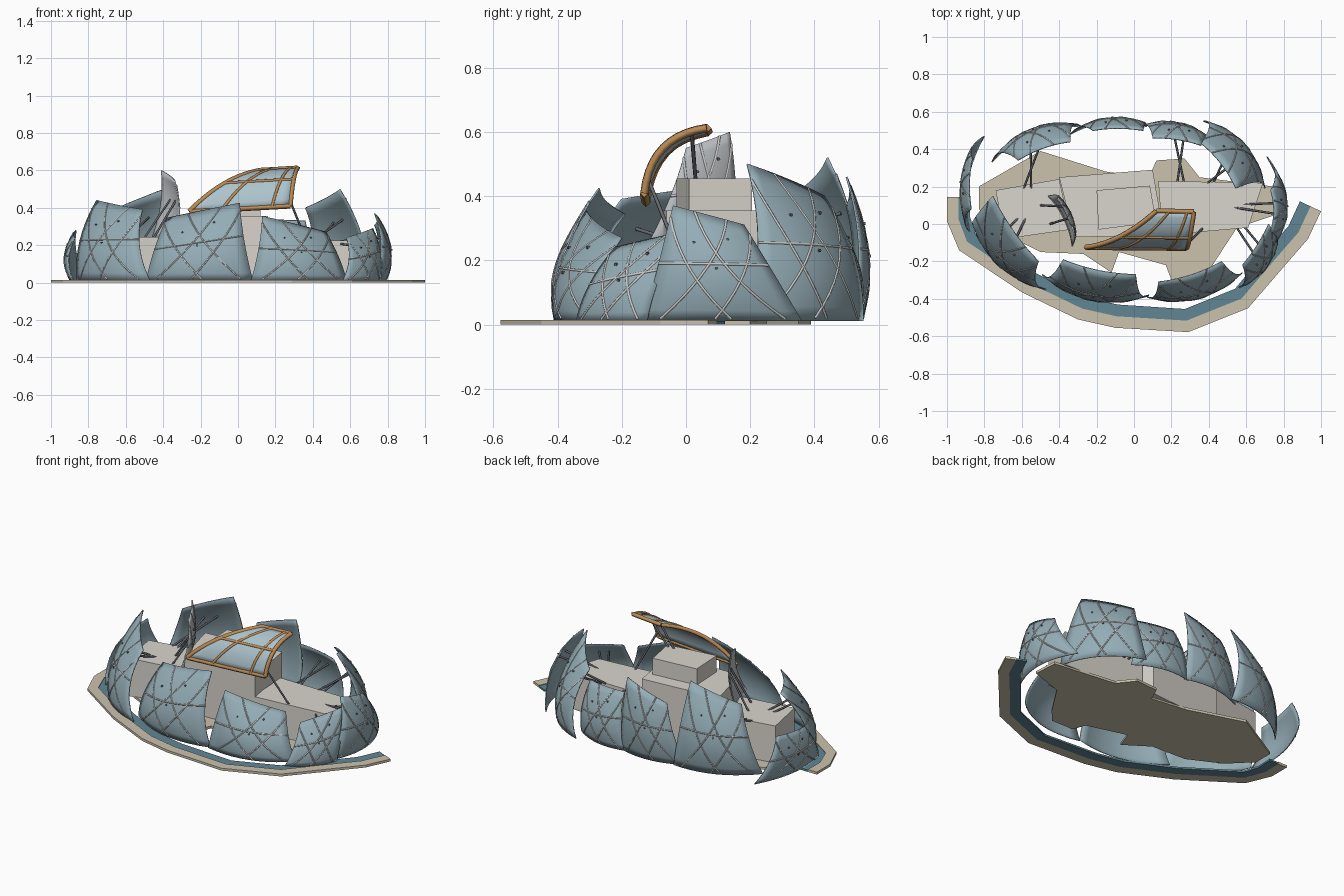
import bpy, bmesh
from mathutils import Vector as V

if "Cube" in bpy.data.objects:
    bpy.data.objects.remove(bpy.data.objects["Cube"])


def material(name, rgb):
    m = bpy.data.materials.new(name)
    m.diffuse_color = (*rgb, 1)
    m.use_nodes = True
    m.node_tree.nodes["Principled BSDF"].inputs["Base Color"].default_value = m.diffuse_color
    return m


BLUE = material("shell_blue", (0.30, 0.42, 0.47))
PALE = material("pale_rib", (0.78, 0.78, 0.75))
DARK = material("dark_steel", (0.13, 0.14, 0.16))
STONE = material("stone", (0.70, 0.67, 0.61))
SAND = material("sand", (0.60, 0.54, 0.42))
WATER = material("water", (0.12, 0.24, 0.30))
WOOD = material("wood", (0.50, 0.26, 0.09))
GLASS = material("glass", (0.42, 0.55, 0.61))
GREY = material("grey_shell", (0.52, 0.54, 0.56))


def add(name, bm, mat):
    bmesh.ops.recalc_face_normals(bm, faces=bm.faces)
    me = bpy.data.meshes.new(name)
    bm.to_mesh(me)
    bm.free()
    ob = bpy.data.objects.new(name, me)
    bpy.context.collection.objects.link(ob)
    me.materials.append(mat)
    return ob


def prism(name, pts, z0, z1, mat):
    bm = bmesh.new()
    f = bm.faces.new([bm.verts.new((x, y, z0)) for x, y in pts])
    r = bmesh.ops.extrude_face_region(bm, geom=[f])
    for v in r["geom"]:
        if isinstance(v, bmesh.types.BMVert):
            v.co.z = z1
    # the start face stays as the underside
    if len([g for g in bm.faces if all(abs(v.co.z - z0) < 1e-6 for v in g.verts)]) == 0:
        bm.faces.new([v for v in bm.verts if abs(v.co.z - z0) < 1e-6])
    return add(name, bm, mat)


def tubes(name, paths, radius, mat, res=1):
    cu = bpy.data.curves.new(name, 'CURVE')
    cu.dimensions = '3D'
    cu.bevel_depth = radius
    cu.bevel_resolution = res
    cu.use_fill_caps = True
    for p in paths:
        s = cu.splines.new('POLY')
        s.points.add(len(p) - 1)
        for q, co in zip(s.points, p):
            q.co = (*co, 1)
    cu.materials.append(mat)
    ob = bpy.data.objects.new(name, cu)
    bpy.context.collection.objects.link(ob)
    return ob


def patch(corners, a, c, center=(0, 0.05, 0), flat=True):
    """Four-corner surface bulged by a across (fading to the top) and c upwards."""
    bl, br, tr, tl = map(V, corners)
    n = (br - bl + tr - tl).cross(tl - bl + tr - br)
    if flat:
        n.z = 0
    n.normalize()
    if n.dot((bl + br + tr + tl) / 4 - V(center)) < 0:
        n.negate()

    def p(u, v, off=0.0):
        q = bl.lerp(br, u).lerp(tl.lerp(tr, u), v)
        return q + n * (a * 4 * u * (1 - u) * (1 - .75 * v * v) + c * 4 * v * (1 - v) + off)
    return p


def sheet(name, p, mat, thick=0.006, n=10):
    bm = bmesh.new()
    g = [[bm.verts.new(p(i / n, j / n)) for i in range(n + 1)] for j in range(n + 1)]
    for j in range(n):
        for i in range(n):
            bm.faces.new((g[j][i], g[j][i + 1], g[j + 1][i + 1], g[j + 1][i]))
    for f in bm.faces:
        f.smooth = True
    ob = add(name, bm, mat)
    s = ob.modifiers.new("thickness", 'SOLIDIFY')
    s.thickness = thick
    s.offset = 0
    return ob


def on_surface(p, lines, off, n=10):
    return [[p(u0 + (u1 - u0) * k / n, v0 + (v1 - v0) * k / n, off) for k in range(n + 1)]
            for u0, v0, u1, v1 in lines]


RIBS = [(0, .5, 1, .58), (.1, .02, .75, 1), (.9, .02, .3, 1), (0, .9, .55, .02), (.45, .02, 1, .9)]
KNOBS = [(.3, .72), (.68, .8), (.5, .5)]


def shell(name, corners, a=.06, c=.05, mat=BLUE, center=(0, 0.05, 0)):
    p = patch(corners, a, c, center)
    sheet(name, p, mat)
    tubes(name + "_ribs", on_surface(p, RIBS, .002), .0042, PALE)
    tubes(name + "_knobs", [[p(u, v), p(u, v, .009)] for u, v in KNOBS], .005, DARK)
    return p


# ground plate, curved pool and path around the front
plate = [(-.83, .2), (-.5, .39), (-.15, .28), (.08, .25), (.12, .34), (.27, .35), (.35, .25),
         (.75, .2), (.76, .05), (.55, -.02), (.42, -.22), (.35, -.3), (.2, -.3), (.17, -.22),
         (-.08, -.15), (-.12, -.26), (-.27, -.16), (-.5, -.15), (-.7, -.05), (-.83, .08)]
prism("ground_plate", plate, 0, .015, SAND)

rim = [V(q) for q in ((-1, .145), (-1, .015), (-.935, -.14), (-.6, -.365), (-.3, -.51), (-.1, -.555),
                      (.29, -.578), (.61, -.45), (.8, -.23), (.93, -.08), (1, .068))]


def inset(d):
    out = []
    for i, q in enumerate(rim):
        t = (rim[min(i + 1, len(rim) - 1)] - rim[max(i - 1, 0)]).normalized()
        out.append(q + V((-t.y, t.x)) * d)
    return out


prism("outer_path", rim + inset(.062)[::-1], 0, .015, SAND)
prism("pool_strip", inset(.062) + inset(.125)[::-1], 0, .011, WATER)

# inner building blocks
prism("left_block", [(-.74, .18), (-.4, .24), (-.34, -.03), (-.69, -.08)], .01, .245, STONE)
prism("centre_block", [(-.4, .25), (.1, .29), (.16, -.06), (-.32, -.07)], .01, .355, STONE)
prism("upper_block", [(-.2, .18), (.085, .205), (.12, .01), (-.19, -.03)], .355, .455, STONE)
prism("right_block", [(.13, .23), (.69, .22), (.61, -.02), (.15, -.06)], .01, .225, STONE)

# ring of curved shells: corners bottom left, bottom right, top right, top left from outside
G = .012
shells = {
    "left_shell": ([(-.8, .47, G), (-.88, -.04, G), (-.87, .08, .24), (-.865, .35, .28)], .05, .03),
    "front_left_shell": ([(-.86, 0, G), (-.47, -.35, G), (-.51, -.2, .39), (-.755, .15, .44)], .07, .05),
    "front_centre_shell": ([(-.49, -.27, G), (.08, -.38, G), (.01, -.27, .425), (-.38, -.19, .345)], .075, .05),
    "front_right_shell": ([(.07, -.39, G), (.58, -.26, G), (.47, -.2, .27), (.13, -.31, .355)], .07, .035),
    "right_front_shell": ([(.56, -.34, G), (.76, -.12, G), (.72, 0, .29), (.58, -.22, .24)], .035, .03),
    "right_shell": ([(.73, -.13, G), (.71, .36, G), (.73, .18, .31), (.73, -.04, .37)], .07, .035),
    "back_right_shell": ([(.7, .19, G), (.37, .55, G), (.36, .43, .40), (.545, .19, .50)], .07, .05),
    "back_inner_right_shell": ([(.4, .45, G), (.04, .52, G), (.1, .46, .34), (.36, .42, .33)], .045, .035),
    "back_centre_shell": ([(.07, .52, G), (-.34, .48, G), (-.22, .50, .37), (.05, .5, .46)], .045, .03),
    "back_left_shell": ([(-.28, .52, G), (-.76, .33, G), (-.62, .34, .41), (-.34, .44, .52)], .065, .05),
}
surf = {k: shell(k, *v) for k, v in shells.items()}

# grey inner shell beside the roof
inner = shell("inner_shell", [(-.33, -.12, .25), (-.46, .15, .24), (-.41, .135, .60), (-.34, 0, .55)],
              .025, .025, GREY, (-1, 0, 0))

# curved glass canopy with wooden frame
cp = patch([(-.26, -.125, .38), (.28, -.13, .41), (.32, .065, .612), (.12, .07, .6)],
           .0, .055, (0, .3, 0), False)
sheet("canopy_glass", cp, GLASS, .01)
edges = [(0, 0, 1, 0), (0, 1, 1, 1), (0, 0, 0, 1), (1, 0, 1, 1)]
bars = [(0, .5, 1, .5), (.33, 0, .33, 1), (.82, 0, .82, 1)]
tubes("canopy_frame", on_surface(cp, edges, 0), .014, WOOD, 0)
tubes("canopy_bars", on_surface(cp, bars, .004), .009, WOOD, 0)

# struts from the blocks to the shells and to the canopy
feet = {"front_left_shell": (-.6, .02, .24), "right_shell": (.48, .09, .21),
        "right_front_shell": (.55, 0, .21), "back_right_shell": (.4, .2, .21),
        "back_inner_right_shell": (.25, .2, .21), "back_left_shell": (-.57, .18, .24)}
paths = []
for k, f in feet.items():
    for u, du in ((.38, -.02), (.6, .02)):
        paths.append([V(f) + V((du, abs(du) / 2, 0)), surf[k](u, .72, -.004)])
paths += [[V((.37, -.02, .21)), cp(.97, .15)], [V((.06, .03, .45)), cp(.45, .85)],
          [V((.1, .03, .45)), cp(.7, .85)], [V((-.45, 0, .24)), inner(.35, .6)],
          [V((-.5, .1, .24)), inner(.65, .6)]]
tubes("struts", paths, .006, DARK)
